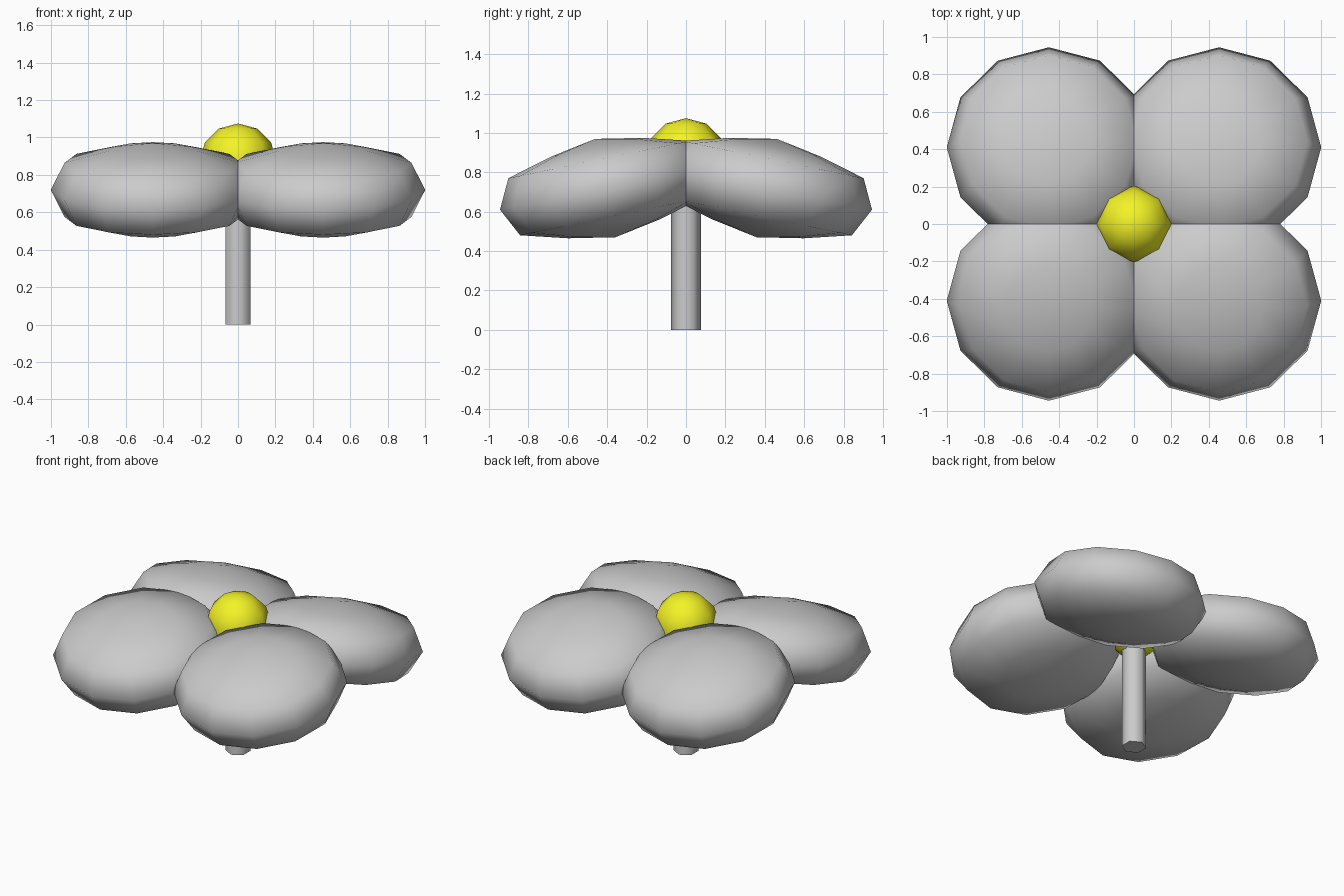
import bpy, bmesh, math

if "Cube" in bpy.data.objects:
    bpy.data.objects.remove(bpy.data.objects["Cube"])


def finish(obj, angle):
    bpy.ops.object.select_all(action='DESELECT')
    obj.select_set(True)
    bpy.context.view_layer.objects.active = obj
    bpy.ops.object.shade_smooth_by_angle(angle=math.radians(angle))
    return obj


def lathe(name, profile, segments):
    """Revolve (radius, height) points; the first and last lie on the axis."""
    bm = bmesh.new()
    step = math.tau / segments
    bottom = bm.verts.new((0, 0, profile[0][1]))
    top = bm.verts.new((0, 0, profile[-1][1]))
    rings = [[bm.verts.new((r * math.cos(i * step), r * math.sin(i * step), z))
              for i in range(segments)] for r, z in profile[1:-1]]
    for i in range(segments):
        j = (i + 1) % segments
        bm.faces.new((bottom, rings[0][j], rings[0][i]))
        bm.faces.new((top, rings[-1][i], rings[-1][j]))
        for a, b in zip(rings, rings[1:]):
            bm.faces.new((a[i], a[j], b[j], b[i]))
    bm.normal_update()
    mesh = bpy.data.meshes.new(name)
    bm.to_mesh(mesh)
    bm.free()
    obj = bpy.data.objects.new(name, mesh)
    bpy.context.collection.objects.link(obj)
    return obj


# Four flattened petals, drooping away from the centre in y
half = [(0.236, 0.212), (0.472, 0.148)]
petal_profile = ([(0, -0.255)] + [(r, -z) for r, z in half] + [(0.546, 0)]
                 + half[::-1] + [(0, 0.255)])
for sx, side in ((-1, "left"), (1, "right")):
    for sy, end in ((-1, "front"), (1, "back")):
        petal = lathe(f"petal_{end}_{side}", petal_profile, 12)
        petal.location = (sx * 0.455, sy * 0.41, 0.72)
        petal.rotation_euler.x = -sy * math.radians(11.6)
        finish(petal, 56)

# Hexagonal stem
bpy.ops.mesh.primitive_cylinder_add(vertices=6, radius=0.077, depth=0.87,
                                    location=(0, 0, 0.435))
stem = bpy.context.object
stem.name = "stem"
finish(stem, 65)

# Yellow flower centre
bpy.ops.mesh.primitive_uv_sphere_add(segments=8, ring_count=6, radius=0.205,
                                     location=(0, 0, 0.87))
centre = bpy.context.object
centre.name = "flower_centre"
yellow = bpy.data.materials.new("yellow")
yellow.diffuse_color = (0.9, 0.9, 0.02, 1)
yellow.use_nodes = True
yellow.node_tree.nodes["Principled BSDF"].inputs["Base Color"].default_value = yellow.diffuse_color
centre.data.materials.append(yellow)
finish(centre, 50)
